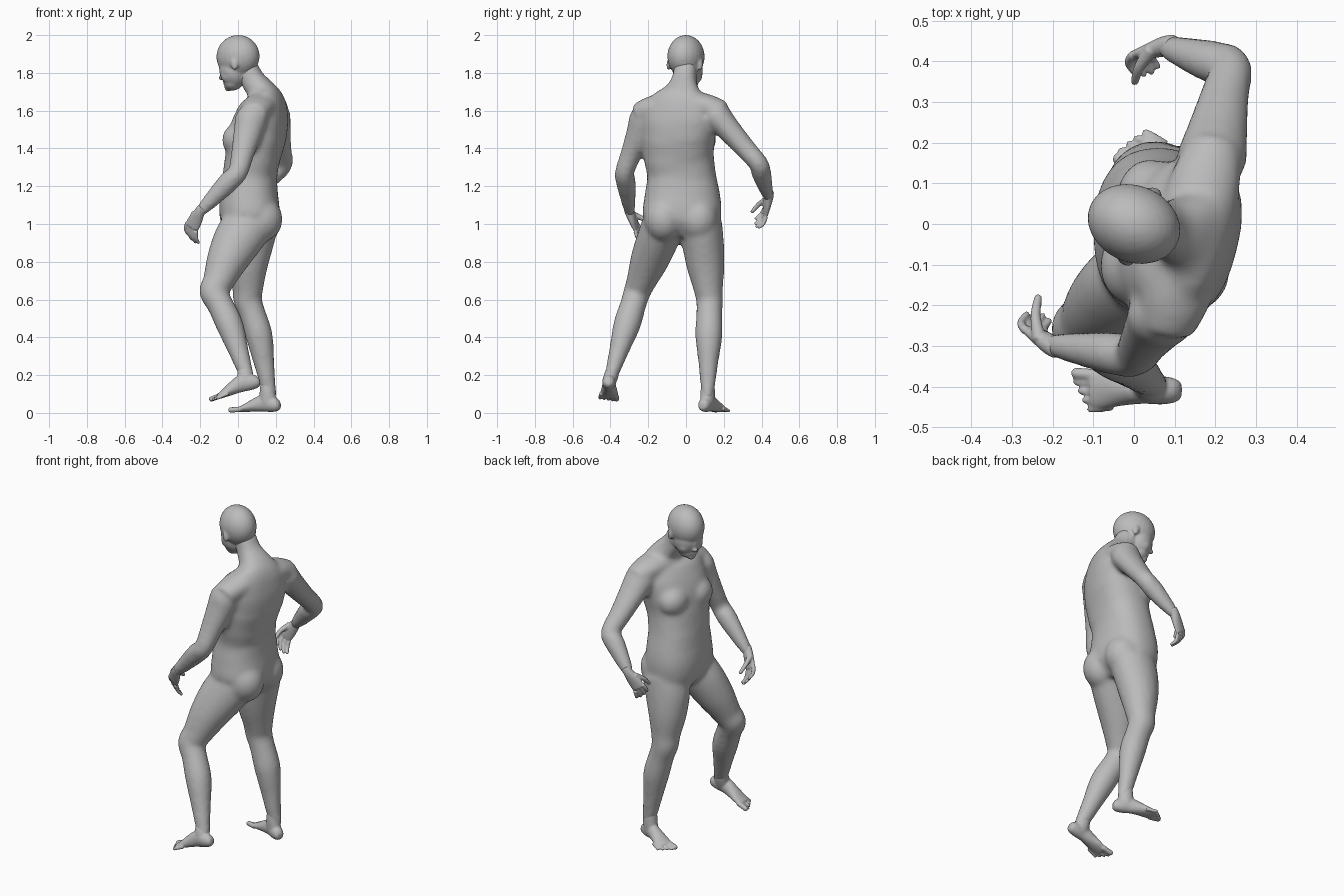
import bpy, bmesh, math
from mathutils import Vector, Matrix

if "Cube" in bpy.data.objects:
    bpy.data.objects.remove(bpy.data.objects["Cube"])

skin = bpy.data.materials.new("plain grey")
skin.use_nodes = True
skin.diffuse_color = (0.5, 0.5, 0.5, 1)
skin.node_tree.nodes["Principled BSDF"].inputs["Base Color"].default_value = (0.5, 0.5, 0.5, 1)

FORWARD = Vector((-1, 0, 0))
UP = Vector((0, 0, 1))


def catmull(a, b, c, d, t):
    return (b * 2 + (c - a) * t + (a * 2 - b * 5 + c * 4 - d) * t ** 2
            + (b * 3 - a - c * 3 + d) * t ** 3) / 2


def boxy(value, power):
    return math.copysign(abs(value) ** power, value)


def tube(bm, rings, hint, sides=20, steps=4, power=1):
    """Loft rounded rings (x, y, z, radius along hint, radius across) on a smooth path."""
    keys = [Vector(r) for r in rings]
    pad = [keys[0]] + keys + [keys[-1]]
    path = [catmull(*pad[i:i + 4], s / steps)
            for i in range(len(keys) - 1) for s in range(steps)] + [keys[-1]]
    points = [Vector(p[:3]) for p in path]
    loops = []
    for i, (p, centre) in enumerate(zip(path, points)):
        along = (points[min(i + 1, len(points) - 1)] - points[max(i - 1, 0)]).normalized()
        h = hint[min(i // steps, len(hint) - 1)] if isinstance(hint, list) else hint
        a = (h - along * h.dot(along)).normalized()
        b = along.cross(a)
        angles = [math.tau * k / sides for k in range(sides)]
        loops.append([bm.verts.new(centre + a * p[3] * boxy(math.cos(w), power)
                                   + b * p[4] * boxy(math.sin(w), power)) for w in angles])
    for low, high in zip(loops, loops[1:]):
        for k in range(sides):
            n = (k + 1) % sides
            bm.faces.new((low[k], low[n], high[n], high[k]))
    bm.faces.new(loops[0][::-1])
    bm.faces.new(loops[-1])


def ball(bm, centre, radii, frame=Matrix.Identity(3)):
    matrix = Matrix.Translation(centre) @ frame.to_4x4() @ Matrix.Diagonal((*radii, 1))
    bmesh.ops.create_uvsphere(bm, u_segments=24, v_segments=16, radius=1, matrix=matrix)


def finish(bm, name, voxel, smoothing):
    """Fuse the overlapping forms into one skin."""
    bmesh.ops.recalc_face_normals(bm, faces=bm.faces)
    mesh = bpy.data.meshes.new(name)
    bm.to_mesh(mesh)
    bm.free()
    mesh.materials.append(skin)
    obj = bpy.data.objects.new(name, mesh)
    bpy.context.collection.objects.link(obj)
    fuse = obj.modifiers.new("Fuse", 'REMESH')
    fuse.mode = 'VOXEL'
    fuse.voxel_size = voxel
    fuse.use_smooth_shade = True
    relax = obj.modifiers.new("Relax", 'SMOOTH')
    relax.factor = 0.5
    relax.iterations = smoothing


def limb(bm, joints, profile):
    """Profile rows: position along the joints, forward shift, depth, width."""
    joints = [Vector(j) for j in joints]
    rings = []
    for s, shift, depth, width in profile:
        i = min(int(s), len(joints) - 2)
        p = joints[i].lerp(joints[i + 1], s - i) + FORWARD * shift
        rings.append((*p, depth, width))
    tube(bm, rings, FORWARD)


def facing(yaw):
    return Vector((-math.cos(math.radians(yaw)), math.sin(math.radians(yaw)), 0))


def hand(name, wrist, knuckle, spread, bend, curl, thumb):
    wrist, knuckle, spread, bend, curl = map(Vector, (wrist, knuckle, spread, bend, curl))
    spread.normalize()
    bend.normalize()
    curl.normalize()
    bm = bmesh.new()
    start = wrist.lerp(knuckle, -0.4)
    tube(bm, [(*start, .024, .022), (*wrist, .029, .025),
              (*wrist.lerp(knuckle, .5), .038, .02), (*knuckle, .04, .014)], spread)
    for i, length in enumerate((.9, 1, .95, .75)):
        root = knuckle + spread * (i - 1.5) * .022
        mid = root + (bend + spread * (i - 1.5) * .12) * .048 * length
        tip = mid + curl * .048 * length
        tube(bm, [(*root, .011, .011), (*mid, .010, .010),
                  (*mid.lerp(tip, .9), .008, .008), (*tip, .003, .003)], spread, 10)
    base = wrist.lerp(knuckle, .3) - spread * .022
    tip = Vector(thumb)
    mid = base.lerp(tip, .5) - spread * .012
    tube(bm, [(*base, .018, .018), (*mid, .013, .013),
              (*mid.lerp(tip, .85), .010, .010), (*tip, .004, .004)], bend, 10)
    finish(bm, name, .004, 3)


def foot(name, heel, toe, inner, shin):
    """Sole runs from heel to toe; inner is the side of the big toe (+1 or -1 in y)."""
    heel, toe, shin = Vector(heel), Vector(toe), Vector(shin)
    run = toe - heel
    ahead = run.normalized()
    side = UP.cross(ahead).normalized()
    if side.y * inner < 0:
        side.negate()
    lift = ahead.cross(side)
    if lift.z < 0:
        lift.negate()
    bm = bmesh.new()
    rows = [(0, .032, .016, .018), (.05, .034, .031, .029), (.16, .042, .042, .035),
            (.32, .05, .046, .034), (.5, .04, .036, .039), (.68, .026, .023, .047),
            (.82, .017, .014, .046)]
    tube(bm, [(*(heel + run * t + lift * c), h, w) for t, c, h, w in rows], lift)
    # Ankle and instep
    base = heel + run * .25 + lift * .045
    tube(bm, [(*base, .052, .036), (*base.lerp(shin, .5), .042, .038),
              (*shin, .035, .033)], ahead)
    for i, reach in enumerate((1, .99, .95, .91, .86)):
        r = .015 if i == 0 else .0095
        across = side * (.034 - i * .0195)
        root = heel + run * (reach - .24) + across + lift * .018
        tip = heel + run * reach + across * 1.15 + lift * r
        tube(bm, [(*root, r, r), (*root.lerp(tip, .6), r, r),
                  (*root.lerp(tip, .9), r * .9, r * .9), (*tip, r * .4, r * .4)], lift, 10)
    finish(bm, name, .0055, 4)


# Torso and neck: height, centre, depth, width, twist
body = bmesh.new()
trunk = [(.93, .07, -.045, .085, .12, 0), (1.0, .065, -.03, .148, .198, 0),
         (1.08, .06, -.02, .16, .208, 0), (1.17, .06, -.02, .151, .197, 2),
         (1.27, .065, -.025, .143, .181, 6), (1.38, .083, -.04, .145, .188, 10),
         (1.48, .106, -.04, .146, .198, 14), (1.58, .133, -.035, .126, .2, 16),
         (1.65, .146, -.03, .097, .165, 16), (1.7, .126, -.02, .075, .1, 16),
         (1.76, .08, -.01, .064, .067, 18), (1.84, .04, 0, .06, .06, 20)]
tube(body, [(x, y, z, d, w) for z, x, y, d, w, _ in trunk],
     [facing(row[-1]) for row in trunk], 32, power=.86)

# Shoulder yoke
tube(body, [(.08, -.25, 1.575, .065, .07), (.105, -.17, 1.615, .066, .088),
            (.14, -.03, 1.64, .065, .092), (.175, .1, 1.628, .064, .088),
            (.2, .195, 1.59, .06, .067)], UP)

# Chest and buttocks
ahead = facing(14)
across = Vector((-ahead.y, ahead.x, 0))
chest = Vector((.1, -.04, 1.445)) + ahead * .083
for s in (-1, 1):
    ball(body, chest + across * s * .085, (.083, .098, .088))
    ball(body, (.124, -.025 + s * .092, 1.025), (.112, .104, .12))

# Arms
arm = [(0, 0, .07, .062), (.12, 0, .086, .077), (.35, 0, .077, .066), (.7, 0, .062, .056),
       (1, 0, .053, .051), (1.25, 0, .056, .053), (1.6, 0, .046, .043), (1.88, 0, .035, .033),
       (2.05, 0, .024, .022)]
left_arm = [(.08, -.21, 1.595), (.0, -.325, 1.275), (-.205, -.297, 1.06)]
right_arm = [(.185, .13, 1.61), (.237, .384, 1.32), (.075, .437, 1.14)]
limb(body, left_arm, arm)
limb(body, right_arm, arm)

# Legs
leg = [(0, 0, .135, .114), (.25, .014, .13, .111), (.55, .016, .109, .101), (.85, .007, .083, .079),
       (1, .004, .076, .072), (1.15, -.004, .07, .069), (1.4, -.013, .072, .072),
       (1.7, -.006, .055, .053), (1.95, 0, .041, .039), (2.1, 0, .03, .028)]
limb(body, [(.055, -.118, 1.0), (-.125, -.259, .64), (.047, -.395, .2)], leg)
limb(body, [(.08, .078, 1.0), (.055, .125, .6), (.165, .115, .12)], leg)
finish(body, "body", .0125, 10)

# Head: cranium, face, jaw and features in a turned and tilted frame
look = (facing(23) - UP * .24).normalized()
side = UP.cross(look).normalized()
turn = Matrix((look, side, look.cross(side))).transposed()
crown = Vector((0, 0, 1.887))
head = bmesh.new()
features = [((0, 0, 0), (.118, .095, .113)), ((.04, 0, -.065), (.077, .081, .095)),
            ((.058, 0, -.128), (.05, .056, .042)), ((.108, 0, -.065), (.014, .013, .036)),
            ((.119, 0, -.088), (.016, .016, .012)), ((.1, 0, -.12), (.014, .026, .007)),
            ((.098, 0, -.132), (.013, .022, .008)), ((.092, 0, -.15), (.02, .025, .018))]
for s in (-1, 1):
    features += [((.088, s * .034, -.055), (.019, .019, .013)),
                 ((-.006, s * .092, -.045), (.019, .011, .031)),
                 ((.06, s * .04, -.088), (.043, .034, .042))]
for centre, radii in features:
    ball(head, crown + turn @ Vector(centre), radii, turn)
tube(head, [(.08, -.01, 1.75, .05, .055), (.05, 0, 1.8, .06, .061),
            (.02, 0, 1.86, .06, .06)], facing(20))
finish(head, "head", .007, 5)

# Hands and feet
hand("left_hand", left_arm[-1], (-.245, -.265, .985), (.6, -.1, -.6),
     (-.1, .4, -.9), (.35, .5, -.7), (-.235, -.175, .985))
hand("right_hand", right_arm[-1], (.02, .42, 1.06), (.6, .1, -.6),
     (-.1, -.4, -.8), (.4, -.6, -.5), (.0, .345, 1.06))
foot("left_foot", (.125, -.41, .135), (-.15, -.405, .055), 1, (.03, -.381, .244))
foot("right_foot", (.222, .085, .004), (-.035, .2, .0), -1, (.154, .116, .168))
